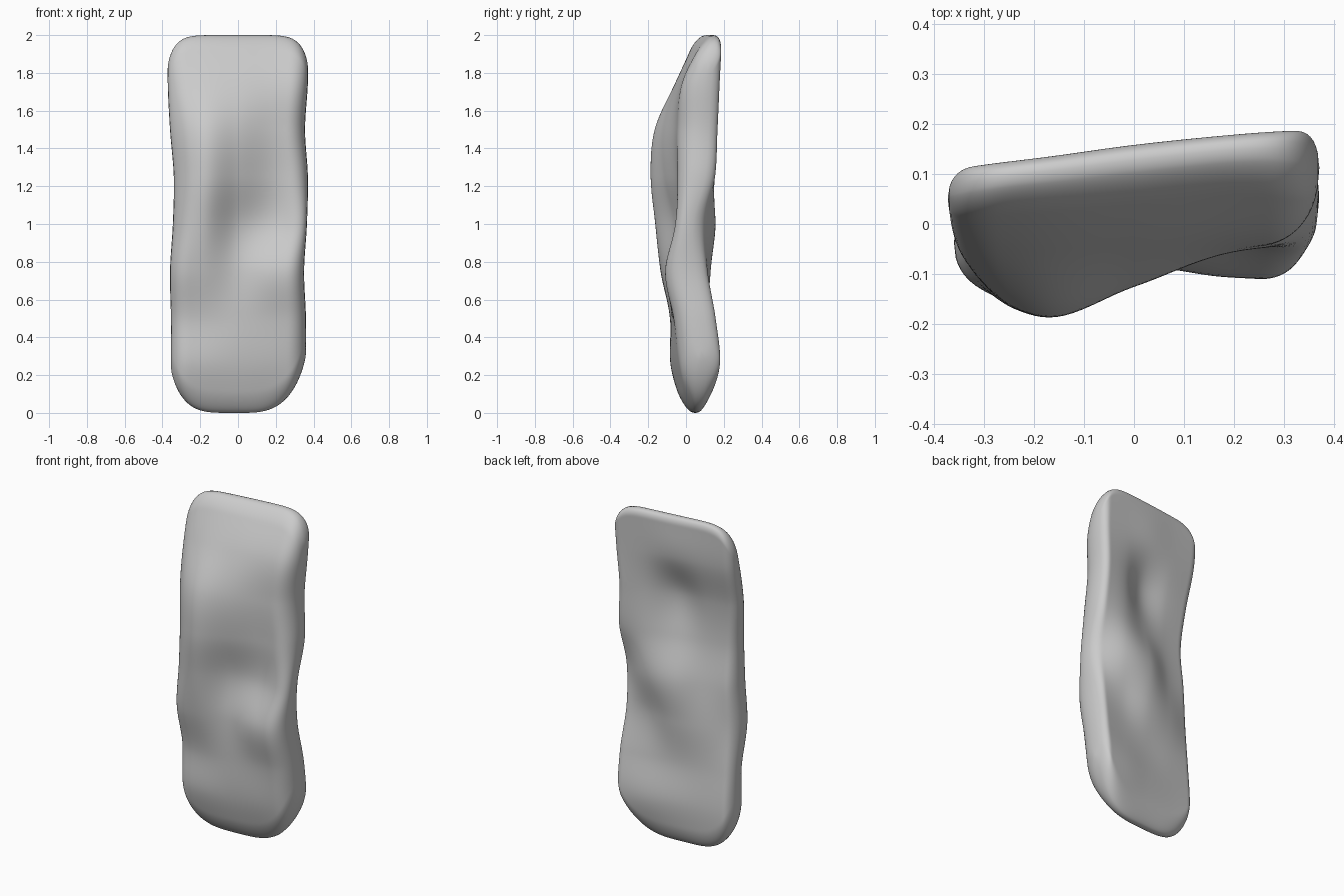
import bpy, math

if "Cube" in bpy.data.objects:
    bpy.data.objects.remove(bpy.data.objects["Cube"])

# Depth (y * 100) of each face: rows z = 0 .. 2 in steps of 0.25, columns left to right
FRONT = [[-1, -1, 0, 2, 3],
         [-8, -8, -6.5, -4.5, -2],
         [-8, -8.5, -8, -7, -6],
         [-13.5, -13, -8.5, -10.5, -11.5],
         [-13.5, -16, -6.5, -3.5, -8],
         [-12, -18.7, -11.5, -5, -5],
         [-8.5, -16.5, -12, -6, -3.5],
         [-3, -5.5, -4.5, -2.5, -1.5],
         [5, 6, 8, 10, 11]]
BACK = [[8, 9, 10, 11, 13],
        [9, 11, 13.5, 16.5, 18.5],
        [7, 9.5, 11.3, 13.5, 16.5],
        [4, 9.5, 13, 11.5, 11.5],
        [4.5, 8, 14.5, 15, 8],
        [2.5, 5, 8.5, 14.5, 15.5],
        [4, 6, 6, 14, 17.5],
        [9.5, 12, 14.5, 16.5, 18.3],
        [11.5, 13.5, 16, 18, 19.5]]
# Outline half-widths at the same heights
LEFT = [.35, .355, .355, .36, .345, .34, .36, .372, .37]
RIGHT = [.36, .36, .36, .35, .365, .37, .355, .37, .37]
NU, NV = 56, 120


def spline(vals, t):
    """Smooth curve through evenly spaced values, t in 0..1."""
    n = len(vals) - 1
    t = min(max(t, 0), 1) * n
    i = min(int(t), n - 1)
    f = t - i
    b, c = vals[i], vals[i + 1]
    a = vals[i - 1] if i else 2 * b - c
    d = vals[i + 2] if i + 2 <= n else 2 * c - b
    return b + .5 * f * (c - a + f * (2*a - 5*b + 4*c - d + f * (3*(b - c) + d - a)))


def depth(table, u, z):
    return spline([spline([r[k] for r in table], z / 2) for k in range(5)],
                  (u + 1) / 2) / 100


def rounding(d, r):
    """Rounded edge profile: 0 on the rim, 1 at distance r inside."""
    k = 1 - min(max(d / r, 0), 1)
    return (1 - k ** 2.2) ** (1 / 2.2)


def corner(u, size, p, q):
    """Height lost towards the sides by a rounded corner."""
    return size * (1 - max(0, 1 - abs(u) ** p) ** q)


def ease(t):
    """Spacing from -1 to 1 that gathers points near the rim."""
    return .2 * t + .8 * math.sin(t * math.pi / 2)


def point(i, j, side):
    u, v = ease(2 * i / NU - 1), (ease(2 * j / NV - 1) + 1) / 2
    top = 2 - corner(u, .18, 7, .6)
    low = corner(u, .32, 3.3, .7) if u > 0 else corner(u, .24, 4.5, .7)
    z = low + (top - low) * v
    w = spline(RIGHT if u > 0 else LEFT, z / 2)
    r_side, r_top = (.1, .08) if side < 0 else (.05, .045)
    f = rounding(w * (1 - abs(u)), r_side) * rounding(z - low, .12) * rounding(top - z, r_top)
    a, b = depth(FRONT, u, z), depth(BACK, u, z)
    rim = a + (b - a) * (.5 + .1 * z / 2)
    return (u * w, rim + f * ((b if side > 0 else a) - rim), z)


# Crumpled slab: two faces sharing a common rim
verts, faces, index = [], [], {}
for side in (-1, 1):
    for j in range(NV + 1):
        for i in range(NU + 1):
            edge = i in (0, NU) or j in (0, NV)
            if edge and side == 1:
                index[1, i, j] = index[-1, i, j]
                continue
            index[side, i, j] = len(verts)
            verts.append(point(i, j, side))
    for j in range(NV):
        for i in range(NU):
            q = [index[side, i, j], index[side, i + 1, j],
                 index[side, i + 1, j + 1], index[side, i, j + 1]]
            faces.append(q if side == -1 else q[::-1])

mesh = bpy.data.meshes.new("crumpled_slab")
mesh.from_pydata(verts, [], faces)
mesh.update()
mesh.shade_smooth()
slab = bpy.data.objects.new("crumpled_slab", mesh)
bpy.context.collection.objects.link(slab)
